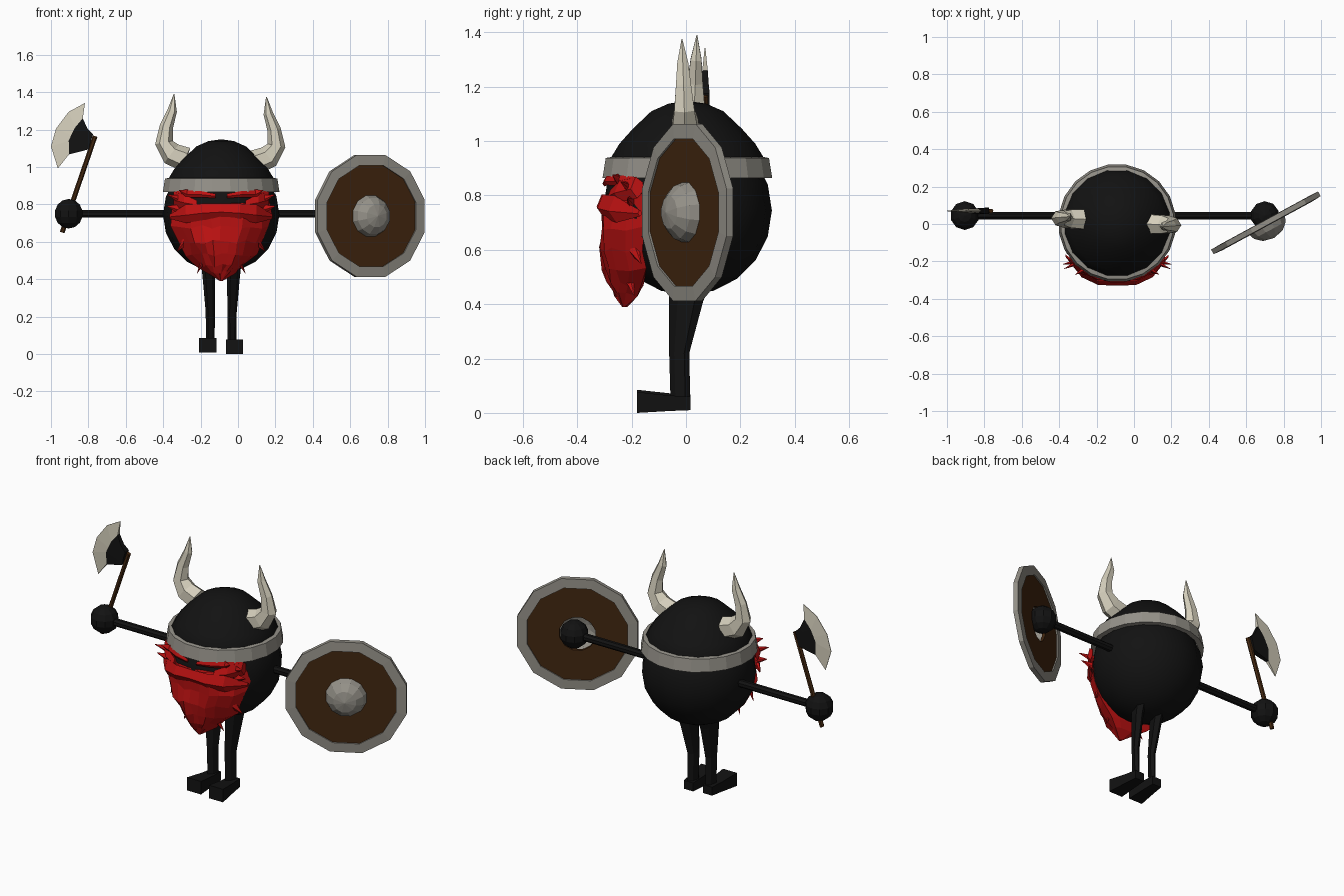
import bpy, bmesh, math, random
from mathutils import Vector, Matrix

if "Cube" in bpy.data.objects:
    bpy.data.objects.remove(bpy.data.objects["Cube"])

random.seed(4)
CX = -0.09  # middle of the body


def material(name, rgb):
    m = bpy.data.materials.new(name)
    m.diffuse_color = (*rgb, 1)
    m.use_nodes = True
    m.node_tree.nodes["Principled BSDF"].inputs["Base Color"].default_value = m.diffuse_color
    return m


BLACK = material("black", (0.006, 0.006, 0.006))
RED = material("red", (0.52, 0.006, 0.006))
GRAY = material("metal_gray", (0.30, 0.285, 0.25))
BONE = material("bone", (0.66, 0.62, 0.50))
WOOD = material("wood_brown", (0.055, 0.02, 0.005))


def finish(name, bm, mat, smooth=None):
    bmesh.ops.remove_doubles(bm, verts=bm.verts, dist=0.0005)
    bmesh.ops.recalc_face_normals(bm, faces=bm.faces)
    me = bpy.data.meshes.new(name)
    bm.to_mesh(me)
    bm.free()
    me.materials.append(mat)
    ob = bpy.data.objects.new(name, me)
    bpy.context.collection.objects.link(ob)
    if smooth:
        bpy.context.view_layer.objects.active = ob
        ob.select_set(True)
        bpy.ops.object.shade_smooth_by_angle(angle=math.radians(smooth))
        ob.select_set(False)
    return ob


def loft(name, rings, mat, closed=False, caps=True, smooth=None):
    """Skin a list of equal point rings."""
    bm = bmesh.new()
    vs = [[bm.verts.new(p) for p in r] for r in rings]
    n = len(vs[0])
    pairs = list(zip(vs, vs[1:])) + ([(vs[-1], vs[0])] if closed else [])
    for a, b in pairs:
        for i in range(n):
            j = (i + 1) % n
            bm.faces.new((a[i], a[j], b[j], b[i]))
    if caps and not closed:
        bm.faces.new(vs[0])
        bm.faces.new(vs[-1])
    return finish(name, bm, mat, smooth)


def lathe(name, profile, mat, segs, matrix, closed=False, smooth=None):
    """Spin (radius, height) points around local z."""
    rings = []
    for r, h in profile:
        ang = [2 * math.pi * (i + 0.5) / segs for i in range(segs)]
        rings.append([matrix @ Vector((r * math.cos(a), r * math.sin(a), h)) for a in ang])
    return loft(name, rings, mat, closed, False, smooth)


def tube(name, path, radii, sides, mat, flat=1.0):
    """Tapered tube along a path lying in an x-z plane."""
    pts = [Vector(p) for p in path]
    rings = []
    for i, p in enumerate(pts):
        t = (pts[min(i + 1, len(pts) - 1)] - pts[max(i - 1, 0)]).normalized()
        u = Vector((0, 1, 0))
        u = (u - t * u.dot(t)).normalized()
        w = t.cross(u)
        ang = [2 * math.pi * (k + 0.5) / sides for k in range(sides)]
        rings.append([p + radii[i] * (u * math.cos(a) * flat + w * math.sin(a)) for a in ang])
    return loft(name, rings, mat)


def ball(name, centre, r, u, v, mat, smooth=None):
    bm = bmesh.new()
    bmesh.ops.create_uvsphere(bm, u_segments=u, v_segments=v, radius=r,
                              matrix=Matrix.Translation(centre))
    return finish(name, bm, mat, smooth)


# Round body, helmet dome and helmet band
ball("body", (CX, 0.005, 0.745), 0.311, 16, 10, BLACK, 35)
axis = Matrix.Translation((CX, 0.005, 0))
lathe("helmet_dome", [(0.29, 0.90), (0.286, 0.94), (0.255, 0.99), (0.205, 1.045),
                      (0.135, 1.11), (0.07, 1.138), (0, 1.148)], BLACK, 16, axis, smooth=35)
lathe("helmet_band", [(0.285, 0.865), (0.316, 0.865), (0.304, 0.938), (0.28, 0.942)],
      GRAY, 20, axis, closed=True)

# Curved horns
horn = [(0.19, 1.04), (0.265, 1.07), (0.306, 1.13), (0.293, 1.215), (0.262, 1.30), (0.252, 1.39)]
for side, y, dz in ((-1, 0.025, 0), (1, 0.0, -0.015)):
    path = [(CX + side * (x - (0.01 if side > 0 else 0)), y + side * -0.015 * i / 5, z + dz)
            for i, (x, z) in enumerate(horn)]
    tube("horn_left" if side < 0 else "horn_right", path,
         [0.066, 0.062, 0.048, 0.036, 0.026, 0.002], 6, BONE, 0.9)

# Arms and hands
HL, HR = Vector((-0.905, 0.045, 0.75)), Vector((0.70, 0.045, 0.75))
tube("arms", [HL, HR], [0.022, 0.022], 8, BLACK)
ball("hand_left", HL, 0.079, 10, 7, BLACK)
ball("hand_right", HR, 0.079, 10, 7, BLACK)

# Legs and feet
for side in (-1, 1):
    tag = "left" if side < 0 else "right"
    lx = CX + side * 0.058
    lift = 0.008 if side < 0 else 0
    rings = []
    for z, y, rx, ry, dx in ((0.52, 0.02, 0.042, 0.085, 0.012), (0.41, 0.0, 0.034, 0.063, 0.008),
                             (0.22, -0.025, 0.025, 0.037, 0), (0.015, -0.02, 0.022, 0.036, 0)):
        rings.append([(lx + side * dx + rx * math.cos(k * math.pi / 3),
                       y + ry * math.sin(k * math.pi / 3 + math.pi / 6), z + lift)
                      for k in range(6)])
    loft("leg_" + tag, rings, BLACK)
    rings = []
    for y, hw, z0, z1 in ((0.016, 0.03, 0.01, 0.06), (-0.06, 0.036, 0.007, 0.064),
                          (-0.18, 0.046, 0.0, 0.077)):
        c = lx + side * 0.004 + side * 0.05 * (0.016 - y)
        rings.append([(c - hw, y, z0 + lift), (c + hw, y, z0 + lift),
                      (c + hw, y, z1 + lift), (c - hw, y, z1 + lift)])
    loft("foot_" + tag, rings, BLACK)

# Faceted beard: rows of (height, half width, front y, back y)
rows = [(0.80, 0.262, -0.298, -0.15), (0.75, 0.272, -0.315, -0.15), (0.68, 0.262, -0.318, -0.15),
        (0.60, 0.222, -0.318, -0.155), (0.53, 0.185, -0.305, -0.155), (0.475, 0.125, -0.285, -0.165),
        (0.435, 0.075, -0.262, -0.185), (0.39, 0.006, -0.235, -0.225)]
rings = []
for i, (z, w, yf, yb) in enumerate(rows):
    j = 0.010 if i < 7 else 0
    ring = []
    for k in range(11):
        t = k / 5 - 1
        ring.append((CX + t * w + random.uniform(-j, j),
                     yf + (yb - yf) * abs(t) ** 2.4 + random.uniform(-j, j),
                     z + random.uniform(-j, j)))
    rings.append(ring + [(CX + 0.5 * w, yb + 0.01, z), (CX - 0.5 * w, yb + 0.01, z)])
loft("beard", rings, RED)


# Moustache, eyebrows and loose hair tufts
def tuft(name, side, pts, radii):
    rings = []
    for (x, y, z), r in zip(pts, radii):
        rings.append([(CX + side * x, y + r * 0.6 * math.cos(a), z + r * math.sin(a))
                      for a in (0.5, 1.8, 3.3, 4.7, 5.8)])
    loft(name, rings, RED)


for side in (-1, 1):
    tag = "_left" if side < 0 else "_right"
    tuft("moustache" + tag, side, [(0.0, -0.305, 0.765), (0.1, -0.30, 0.76), (0.19, -0.255, 0.75),
                                   (0.275, -0.17, 0.735)], (0.04, 0.045, 0.05, 0.012))
    tuft("eyebrow" + tag, side, [(0.03, -0.30, 0.845), (0.11, -0.29, 0.855), (0.19, -0.245, 0.855),
                                 (0.25, -0.19, 0.865)], (0.012, 0.017, 0.02, 0.004))
    tuft("cheek" + tag, side, [(0.13, -0.275, 0.80), (0.20, -0.24, 0.815), (0.255, -0.18, 0.83)],
         (0.022, 0.04, 0.04))
    for n, (a, b) in enumerate((((0.20, -0.20, 0.82), (0.285, -0.24, 0.85)),
                                ((0.21, -0.20, 0.77), (0.29, -0.215, 0.79)),
                                ((0.17, -0.24, 0.85), (0.225, -0.27, 0.875)),
                                ((0.20, -0.19, 0.60), (0.235, -0.165, 0.55)),
                                ((0.10, -0.21, 0.50), (0.13, -0.19, 0.43)))):
        tuft(f"tuft_{n}" + tag, side, [a, b], (0.03, 0.002))

# Round shield, turned outward
n = Vector((0.477, -0.879, 0)).normalized()
up = Vector((0, 0, 1))
M = Matrix((up.cross(n), up, n)).transposed().to_4x4()
M.translation = (0.705, 0.006, 0.738)
lathe("shield_rim", [(0.28, -0.016), (0.337, -0.014), (0.337, 0.014), (0.28, 0.018)],
      GRAY, 12, M, closed=True)
lathe("shield_board", [(0.10, -0.008), (0.285, -0.008), (0.285, 0.010), (0.10, 0.010)],
      WOOD, 12, M, closed=True)
lathe("shield_boss", [(0.113, 0.009), (0.10, 0.045), (0.062, 0.078), (0, 0.092)], GRAY, 12, M)

# Axe: handle, dark head and pale blade
AY = 0.07
tube("axe_handle", [(-0.94, AY, 0.65), (-0.764, AY, 1.165)], [0.013, 0.013], 6, WOOD)
inner = [(-0.83, 1.26), (-0.872, 1.21), (-0.905, 1.14), (-0.904, 1.067)]
outer = [(-0.818, 1.342), (-0.905, 1.295), (-0.973, 1.205), (-1.0, 1.11), (-0.963, 0.992)]
outer = [outer[0], outer[1], outer[2], outer[3], outer[4]]
inner = [inner[0], inner[1], (-0.892, 1.17), inner[2], inner[3]]
root = [(-0.775, 1.175), (-0.78, 1.16), (-0.785, 1.145), (-0.79, 1.125), (-0.797, 1.095)]
waist = [(-0.805, 1.205), (-0.82, 1.18), (-0.832, 1.15), (-0.835, 1.12), (-0.84, 1.083)]


def slab(name, lines, mat):
    """Join outlines of (points, half thickness) into a wedge."""
    rings = []
    for i in range(5):
        front = [(p[i][0], AY - h, p[i][1]) for p, h in lines]
        back = [(p[i][0], AY + h, p[i][1]) for p, h in reversed(lines)]
        rings.append(front + back)
    loft(name, rings, mat)


slab("axe_head", [(root, 0.017), (waist, 0.014), (inner, 0.010)], BLACK)
slab("axe_blade", [(inner, 0.010), (outer, 0.0015)], BONE)
